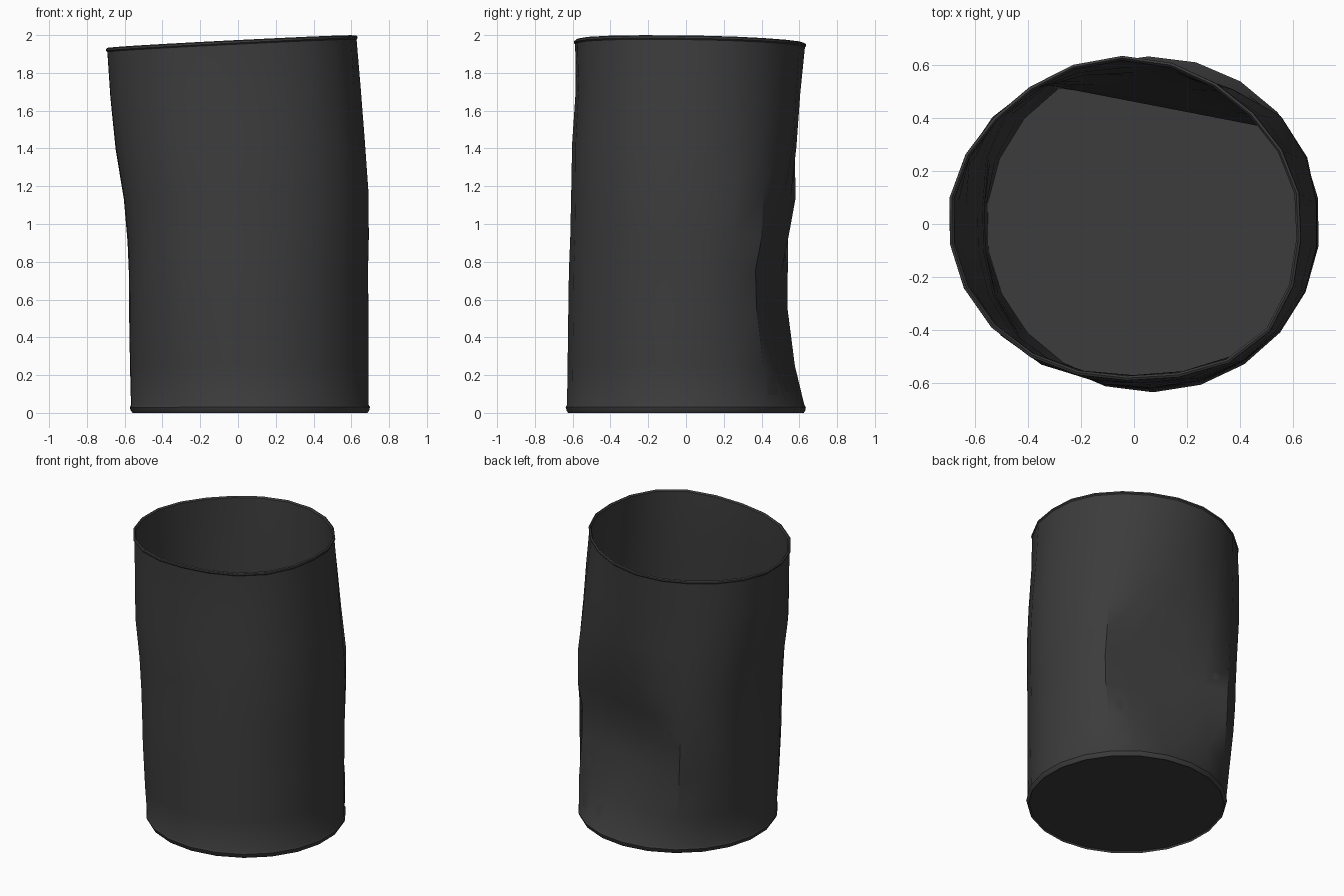
import bpy, bmesh, math
from mathutils import Vector

cube = bpy.data.objects.get("Cube")
if cube:
    bpy.data.objects.remove(cube, do_unlink=True)

SIDES = 22
WALL = 0.012
TOP = 1.967
DENT_DIR = Vector((0.19, 0.98))

# Crushed body outline: height, min x, max x, min y, max y, depth limit of the back dent
KEYS = [
    (0.00, -0.57, 0.697, -0.63, 0.63, 0.65),
    (0.06, -0.572, 0.697, -0.63, 0.625, 0.625),
    (0.25, -0.575, 0.697, -0.627, 0.605, 0.54),
    (0.55, -0.578, 0.695, -0.623, 0.595, 0.47),
    (0.75, -0.578, 0.693, -0.62, 0.595, 0.465),
    (0.92, -0.585, 0.697, -0.613, 0.585, 0.50),
    (1.15, -0.605, 0.695, -0.608, 0.585, 0.55),
    (1.42, -0.65, 0.675, -0.603, 0.585, 0.60),
    (1.70, -0.68, 0.652, -0.584, 0.605, 0.70),
    (TOP, -0.70, 0.628, -0.587, 0.632, 0.80),
]

# Swelling per quadrant, starting between +x and +y: at the rim, at mid height
BULGES = [(-0.018, 0.042), (-0.024, 0.085), (0.006, 0.033), (0.052, -0.004)]


def section(z):
    """Interpolated outline values at a height."""
    for a, b in zip(KEYS, KEYS[1:]):
        if z <= b[0]:
            t = (z - a[0]) / (b[0] - a[0])
            return [p + (q - p) * t for p, q in zip(a[1:], b[1:])]
    return KEYS[-1][1:]


def bulge(a, z):
    """Outward swelling of the wall between the main axes."""
    rim, middle = BULGES[int(a / (math.pi / 2)) % 4]
    t = z / TOP
    amount = rim * t ** 2 + middle * math.sin(math.pi * t)
    return amount * math.sin(2 * a) ** 2


def ring(bm, z, offset):
    """One loop of the wall, pushed out by offset, dented and tilted."""
    x0, x1, y0, y1, limit = section(z)
    verts = []
    for i in range(SIDES):
        a = math.tau * (i + 0.55) / SIDES
        out = offset + bulge(a, z)
        p = Vector(((x0 + x1) / 2 + ((x1 - x0) / 2 + out) * math.cos(a),
                    (y0 + y1) / 2 + ((y1 - y0) / 2 + out) * math.sin(a)))
        over = p.dot(DENT_DIR) - limit - offset
        if over > 0:
            p -= DENT_DIR * over
        tilt = z / TOP * (0.05 * p.x - 0.012 * p.y)
        verts.append(bm.verts.new((p.x, p.y, z + tilt)))
    return verts


def cap(bm, loop, flip):
    """Close a loop with a fan of triangles."""
    centre = sum((v.co for v in loop), Vector()) / SIDES
    hub = bm.verts.new(centre)
    for i, v in enumerate(loop):
        w = loop[(i + 1) % SIDES]
        bm.faces.new((w, v, hub) if flip else (v, w, hub))


# Profile from the underside, up the outside, over the lip and down the inside
levels = [k[0] for k in KEYS[2:-1]]
profile = [(0.012, -WALL), (0.0, -0.006), (0.012, 0.002), (0.03, 0.007), (0.042, 0.0)]
profile += [(z, 0.0) for z in levels]
profile += [(1.945, 0.0), (1.952, 0.006), (1.962, 0.005), (TOP, -0.004), (1.957, -WALL)]
profile += [(z, -WALL) for z in reversed(levels)]
profile += [(0.03, -WALL)]

bm = bmesh.new()
loops = [ring(bm, z, off) for z, off in profile]
for a, b in zip(loops, loops[1:]):
    for i in range(SIDES):
        j = (i + 1) % SIDES
        bm.faces.new((a[i], a[j], b[j], b[i]))
cap(bm, loops[0], True)
cap(bm, loops[-1], False)
bmesh.ops.recalc_face_normals(bm, faces=bm.faces)

mesh = bpy.data.meshes.new("dented_can")
bm.to_mesh(mesh)
bm.free()
can = bpy.data.objects.new("dented_can", mesh)
bpy.context.collection.objects.link(can)

# Dark grey metal
mat = bpy.data.materials.new("dark_grey_metal")
mat.use_nodes = True
colour = (0.045, 0.045, 0.045, 1)
mat.diffuse_color = colour
mat.node_tree.nodes["Principled BSDF"].inputs["Base Color"].default_value = colour
mesh.materials.append(mat)

bpy.ops.object.select_all(action="DESELECT")
can.select_set(True)
bpy.context.view_layer.objects.active = can
bpy.ops.object.shade_smooth_by_angle(angle=math.radians(35))
